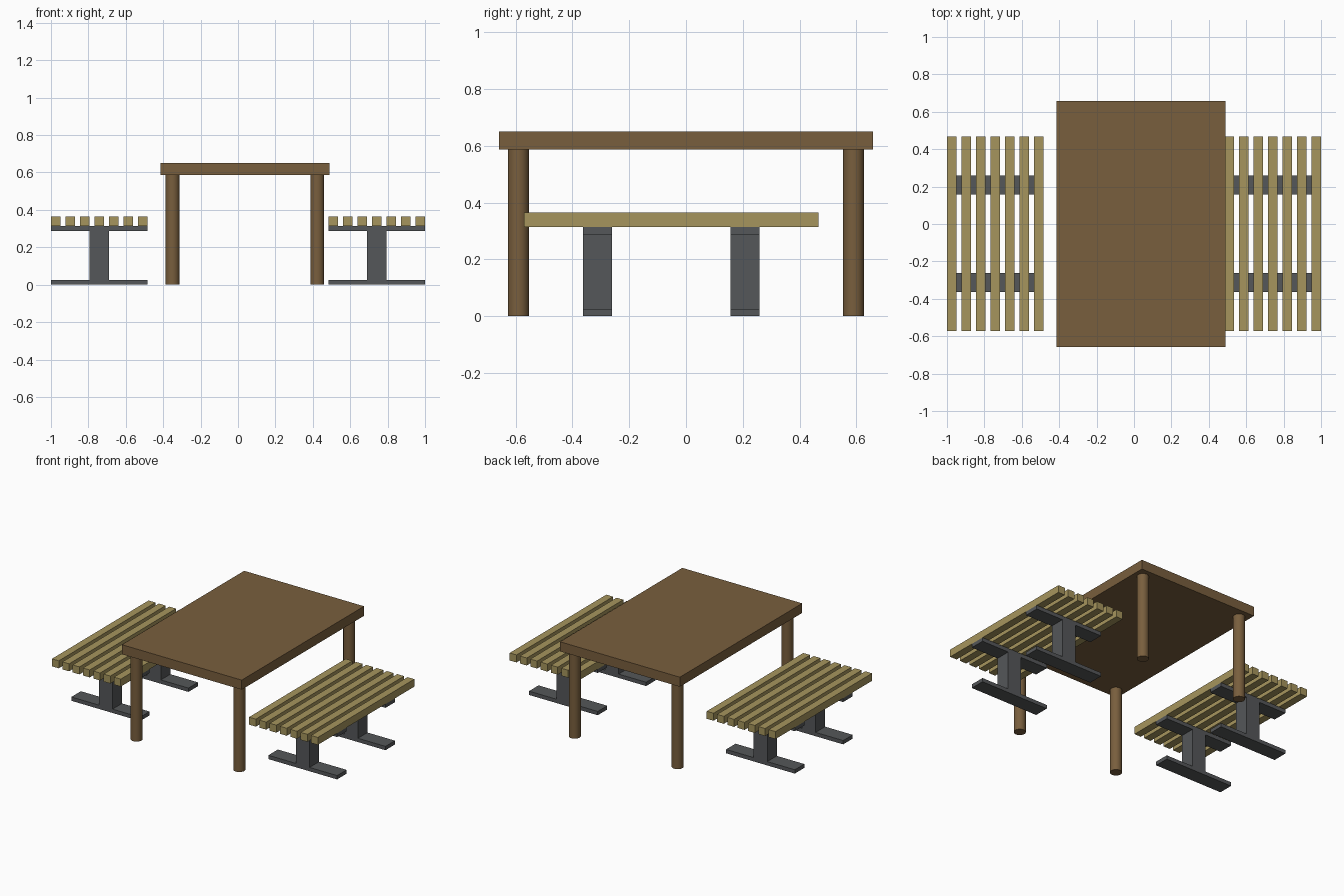
import bpy
import math

if "Cube" in bpy.data.objects:
    bpy.data.objects.remove(bpy.data.objects["Cube"])


def material(name, rgb):
    m = bpy.data.materials.new(name)
    m.diffuse_color = (*rgb, 1)
    m.use_nodes = True
    m.node_tree.nodes["Principled BSDF"].inputs["Base Color"].default_value = m.diffuse_color
    return m


BROWN = material("brown_wood", (0.19, 0.113, 0.047))
PALE = material("pale_wood", (0.38, 0.30, 0.11))
STEEL = material("dark_steel", (0.09, 0.095, 0.10))


def box(name, x, y, z, mat):
    """Box from (min, max) ranges on each axis."""
    bpy.ops.mesh.primitive_cube_add(size=1, location=[sum(r) / 2 for r in (x, y, z)])
    ob = bpy.context.object
    ob.name = name
    ob.scale = [r[1] - r[0] for r in (x, y, z)]
    bpy.ops.object.transform_apply(location=False, rotation=False, scale=True)
    ob.data.materials.append(mat)
    return ob


def span(centre, width):
    return (centre - width / 2, centre + width / 2)


# Table top
TABLE_X = 0.037
TOP_Z = 0.586
box("table_top", span(TABLE_X, 0.902), span(0, 1.315), (TOP_Z, 0.651), BROWN)

# Round table legs
for sx in (-1, 1):
    for sy in (-1, 1):
        bpy.ops.mesh.primitive_cylinder_add(
            vertices=32, radius=0.037, depth=TOP_Z,
            location=(TABLE_X + sx * 0.387, sy * 0.59, TOP_Z / 2))
        leg = bpy.context.object
        leg.name = "table_leg"
        leg.data.materials.append(BROWN)
        bpy.ops.object.shade_smooth_by_angle(angle=math.radians(40))

# Two matching benches
BENCH_Y = -0.052
BENCH_W = 0.517
SLAT_W = 0.051
SEAT_Z = 0.314
PLATE = 0.026
for side in (-1, 1):
    cx = side * (1 - BENCH_W / 2)

    # Seven seat slats
    pitch = (BENCH_W - SLAT_W) / 6
    for i in range(7):
        box("bench_slat", span(cx + (i - 3) * pitch, SLAT_W),
            span(BENCH_Y, 1.038), (SEAT_Z, 0.365), PALE)

    # Steel I-shaped supports: foot, post, bearer
    for sy in (-1, 1):
        y = span(BENCH_Y + sy * 0.26, 0.102)
        box("support_foot", span(cx, BENCH_W), y, (0, PLATE), STEEL)
        box("support_post", span(cx, 0.103), y, (PLATE, SEAT_Z - PLATE), STEEL)
        box("support_bearer", span(cx, BENCH_W), y, (SEAT_Z - PLATE, SEAT_Z), STEEL)
